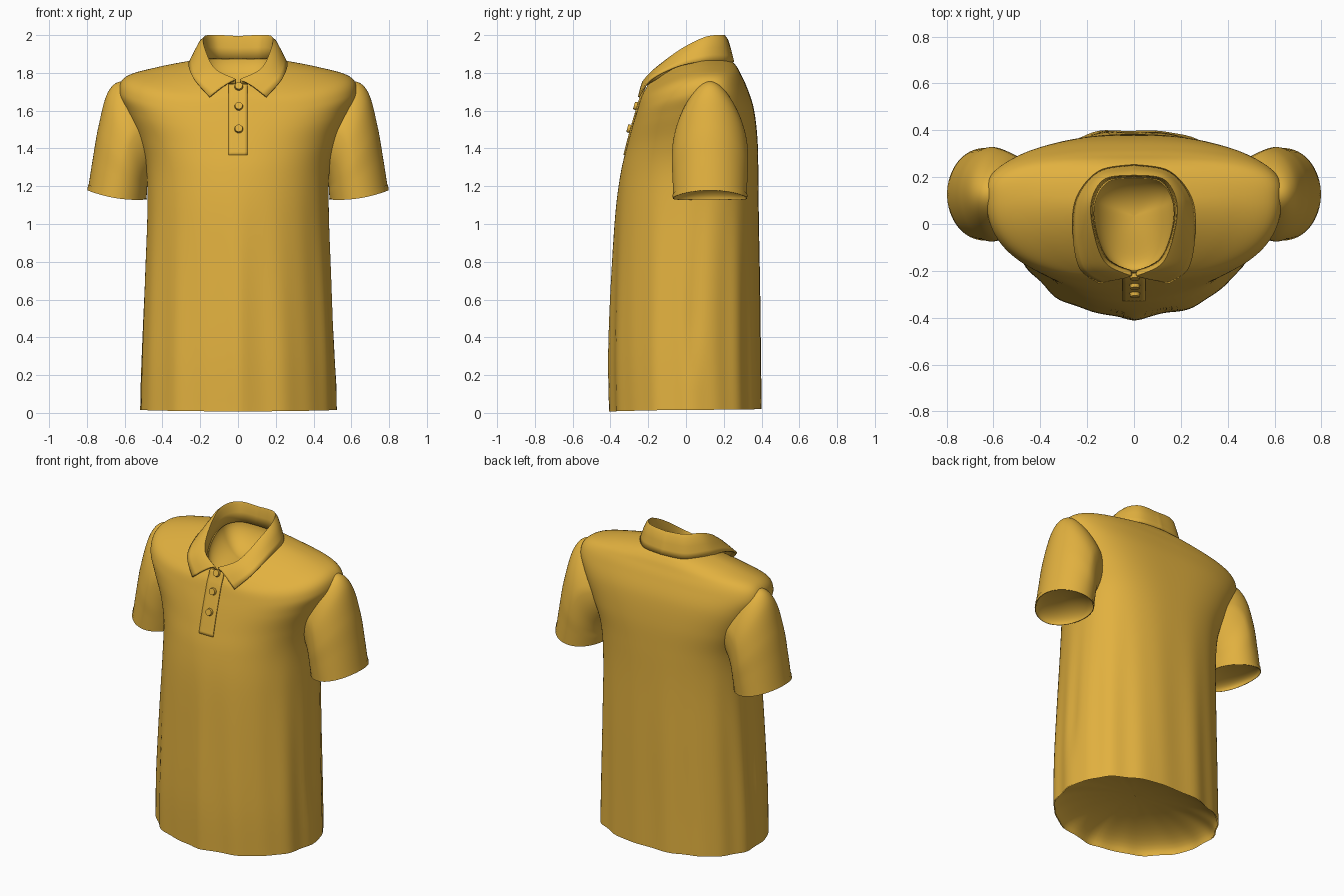
import bpy, bmesh, math
from mathutils import Vector
from mathutils.bvhtree import BVHTree

if "Cube" in bpy.data.objects:
    bpy.data.objects.remove(bpy.data.objects["Cube"])

gold = bpy.data.materials.new("golden_yellow_cloth")
gold.diffuse_color = (0.76, 0.44, 0.05, 1)
gold.use_nodes = True
gold.node_tree.nodes["Principled BSDF"].inputs["Base Color"].default_value = gold.diffuse_color


def spline(keys, steps):
    """Catmull-Rom interpolation of equal-length tuples."""
    out = []
    n = len(keys)
    for i in range(n - 1):
        p0, p1, p2, p3 = (keys[max(0, i - 1)], keys[i], keys[i + 1], keys[min(n - 1, i + 2)])
        for k in range(steps):
            t = k / steps
            out.append(tuple(0.5 * (2 * b + (c - a) * t + (2 * a - 5 * b + 4 * c - d) * t * t
                                    + (3 * b - a - 3 * c + d) * t ** 3)
                             for a, b, c, d in zip(p0, p1, p2, p3)))
    out.append(tuple(keys[-1]))
    return out


def loft(rows, closed):
    bm = bmesh.new()
    vs = [[bm.verts.new(p) for p in r] for r in rows]
    m = len(rows[0])
    for a, b in zip(vs, vs[1:]):
        for j in range(m if closed else m - 1):
            k = (j + 1) % m
            bm.faces.new((a[j], a[k], b[k], b[j]))
    bmesh.ops.recalc_face_normals(bm, faces=bm.faces)
    return bm


def lining(ring, depth):
    """Rings of a shallow dome that lines an opening."""
    pts = [Vector(p) for p in ring]
    mid = sum(pts, Vector()) / len(pts)
    rows = []
    for i in range(13):
        a = math.pi / 2 * i / 12
        s = max(.004, .99 * math.cos(a))
        rows.append([mid + Vector(((p.x - mid.x) * s, (p.y - mid.y) * s,
                                   (p.z - mid.z) * s * s + depth * math.sin(a))) for p in pts])
    return rows


def finish(name, bm, thick=0.0, mirror=False):
    me = bpy.data.meshes.new(name)
    bm.to_mesh(me)
    bm.free()
    me.materials.append(gold)
    ob = bpy.data.objects.new(name, me)
    bpy.context.collection.objects.link(ob)
    if mirror:
        md = ob.modifiers.new("mirror", 'MIRROR')
        md.use_axis = (True, False, False)
        md.merge_threshold = 0.002
    if thick:
        md = ob.modifiers.new("cloth", 'SOLIDIFY')
        md.thickness = thick
        md.offset = 0
    bpy.ops.object.select_all(action='DESELECT')
    bpy.context.view_layer.objects.active = ob
    ob.select_set(True)
    bpy.ops.object.shade_smooth_by_angle(angle=math.radians(50))
    return ob


# Body: half width, side z, side y, front y, front z, back y, back z, front and back fullness
body_keys = [
    (.518, .016, .02, -.394, .008, .402, .020, 2.1, 2.25),
    (.512, .30, .02, -.398, .30, .398, .30, 2.1, 2.25),
    (.497, .70, .03, -.387, .70, .393, .70, 2.1, 2.3),
    (.482, 1.08, .05, -.370, 1.06, .386, 1.08, 2.15, 2.4),
    (.488, 1.30, .07, -.345, 1.27, .383, 1.30, 2.2, 2.55),
    (.530, 1.45, .10, -.313, 1.41, .377, 1.47, 2.3, 2.75),
    (.595, 1.60, .12, -.284, 1.52, .357, 1.62, 2.4, 2.8),
    (.632, 1.70, .13, -.260, 1.60, .320, 1.73, 2.45, 2.7),
    (.590, 1.782, .12, -.245, 1.65, .292, 1.79, 2.4, 2.6),
    (.420, 1.832, .11, -.234, 1.68, .272, 1.828, 2.3, 2.5),
    (.230, 1.868, .10, -.217, 1.71, .244, 1.860, 2.2, 2.5),
    (.178, 1.873, .09, -.203, 1.735, .206, 1.873, 2.2, 2.5),
]
SEG = 128


def body_ring(key):
    a, zs, c, yf, zf, yb, zb, nf, nb = key
    fade = max(0.0, min(1.0, (1.45 - zs) / 1.2))
    fade = fade * fade * (3 - 2 * fade)
    ring = []
    for j in range(SEG):
        t = 2 * math.pi * j / SEG
        co, si = math.cos(t), math.sin(t)
        n, ym, zm = (nb, yb, zb) if si > 0 else (nf, yf, zf)
        x = math.copysign(a * abs(co) ** (2 / n), co)
        y = c + (ym - c) * abs(si) ** (2 / n)
        z = zs + (zm - zs) * abs(si) ** 1.5
        # soft hanging folds, a centre crease and tucks at the side seams
        f = 0.008 * math.sin(11 * t + .6) + 0.006 * math.sin(17 * t + 2 + zs)
        f += 0.018 * math.exp(-((t - 1.5 * math.pi) / .07) ** 2)
        tuck = min(abs(t - .03), abs(t - 2 * math.pi - .03), abs(t - math.pi + .03))
        f -= 0.03 * math.exp(-(tuck / .09) ** 2) * min(1, max(0, 3 * (zs - .15)))
        ring.append((x * (1 + fade * f), c + (y - c) * (1 + 1.2 * fade * f), z))
    return ring


body_rings = [body_ring(k) for k in spline(body_keys, 7)]
body = loft(body_rings, True)
tree = BVHTree.FromBMesh(body)
finish("shirt_body", body)
finish("hem_lining", loft(lining(body_rings[0], .14), True))
finish("neck_lining", loft(lining(body_rings[-1], -.12), True))


def front_y(x, z):
    zz = min(z, 1.69)
    hit = tree.ray_cast(Vector((x, -2, zz)), Vector((0, 1, 0)))[0]
    return (hit.y if hit else -.23) + (z - zz) * .4


# Sleeves: top x, top z, underarm x, underarm z, half depth, narrowing of the top
sleeve_keys = [
    (.500, 1.710, .400, 1.34, .130, .25),
    (.615, 1.755, .440, 1.29, .172, .25),
    (.690, 1.695, .468, 1.24, .194, .20),
    (.738, 1.520, .480, 1.20, .202, .10),
    (.768, 1.350, .482, 1.165, .198, .04),
    (.795, 1.178, .486, 1.130, .194, 0),
]


def sleeve_ring(key, grow=0.0):
    xo, zo, xi, zi, h, narrow = key
    mid = Vector(((xo + xi) / 2, .127, (zo + zi) / 2))
    half = Vector(((xo - xi) / 2, 0, (zo - zi) / 2))
    half *= 1 + grow / half.length
    ring = []
    for j in range(64):
        t = 2 * math.pi * j / 64
        co, si = math.cos(t), math.sin(t)
        ring.append(mid + half * co
                    + Vector((0, (h + grow) * si * (1 - narrow * max(0, co)), -.018 * si ** 2)))
    return ring


keys = spline(sleeve_keys, 8)
rings = [sleeve_ring(k) for k in keys]
finish("sleeves", loft(rings, True), 0, True)
finish("sleeve_hems", loft([sleeve_ring(k, .003) for k in keys[-3:]] + [rings[-1]], True), 0, True)
finish("sleeve_linings", loft(lining(rings[-1], .07), True), 0, True)

# Collar: neck seam, fold line and outer edge, from front to centre back
seam = [(.012, -.203, 1.735), (.115, -.15, 1.765), (.168, -.02, 1.83),
        (.168, .10, 1.87), (.11, .185, 1.875), (0, .20, 1.875)]
fold = [(.012, -.222, 1.762), (.125, -.165, 1.820), (.176, -.03, 1.920),
        (.183, .10, 1.985), (.125, .193, 1.996), (0, .210, 1.990)]
edge = [(.150, -.250, 1.672), (.232, -.185, 1.765), (.258, -.04, 1.835),
        (.243, .11, 1.862), (.150, .222, 1.858), (0, .250, 1.858)]
columns = []
for s, f, e in zip(*(spline(c, 8) for c in (seam, fold, edge))):
    s, f, e = Vector(s), Vector(f), Vector(e)
    out = Vector((e.x - f.x, e.y - f.y, 0)) * .10
    columns.append([s, s.lerp(f, .5), s.lerp(f, .9), f, f.lerp(e, .12) + out,
                    f.lerp(e, .45) + out, f.lerp(e, .75) + out * .5, e])
finish("collar", loft(columns, False), 0.01, True)

# Button placket, draped on the chest
rows = []
for i in range(25):
    z = 1.365 + .375 * i / 24
    rows.append([(x, front_y(x, z) - .003, z) for x in (-.05, -.033, -.016, 0, .016, .033, .05)])
finish("button_placket", loft(rows, False), 0.008)

# Buttons
for i, z in enumerate((1.505, 1.625, 1.73)):
    bm = bmesh.new()
    bmesh.ops.create_cone(bm, cap_ends=True, segments=24, radius1=.023, radius2=.020, depth=.018)
    lean = math.atan2(front_y(0, z + .03) - front_y(0, z - .03), .06)
    ob = finish("button_%d" % (i + 1), bm)
    ob.location = (.004, front_y(0, z) - .014, z)
    ob.rotation_euler = (math.pi / 2 - lean, 0, 0)
